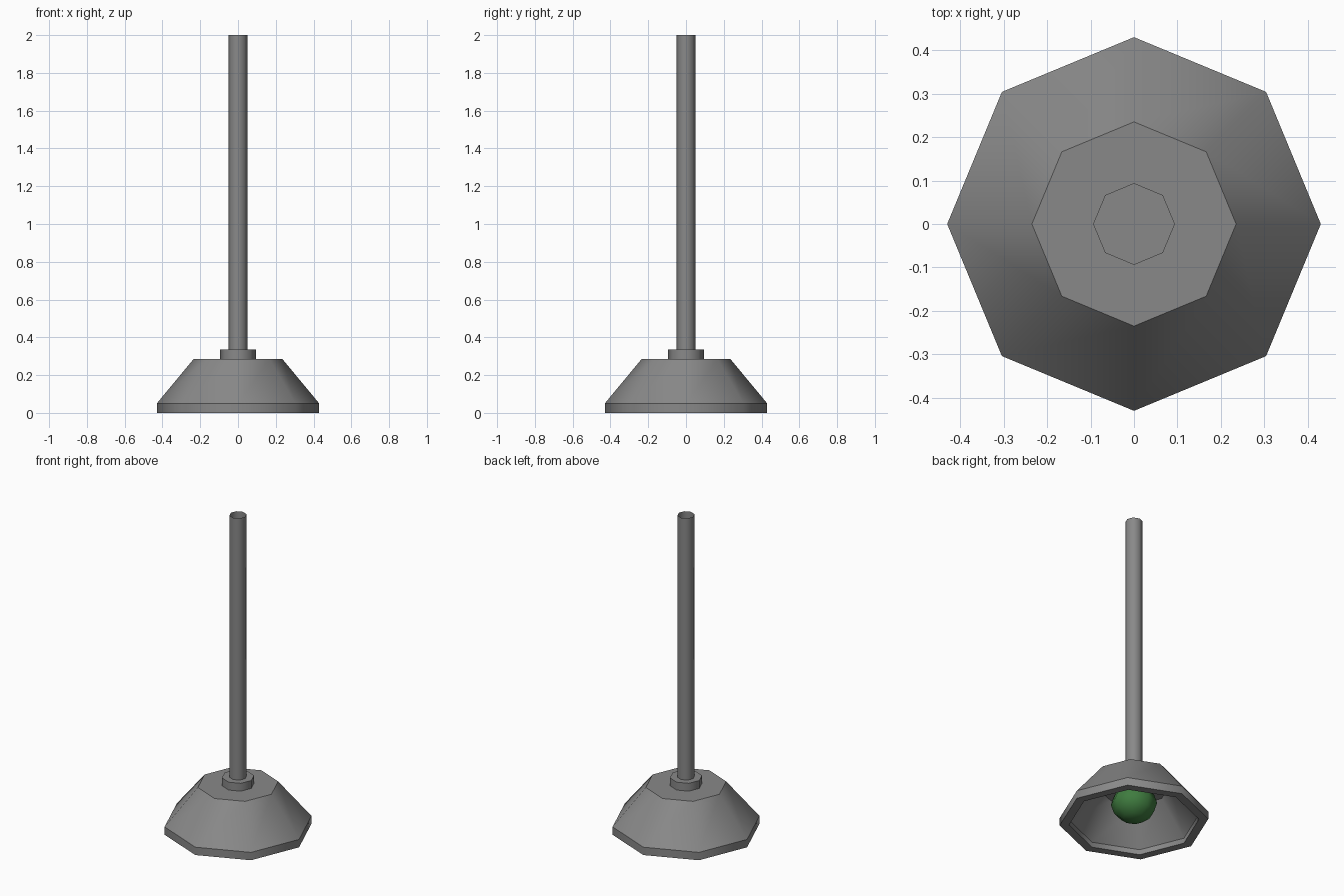
import bpy, bmesh, math

cube = bpy.data.objects.get("Cube")
if cube:
    bpy.data.objects.remove(cube, do_unlink=True)

SIDES = 8


def make_material(name, rgb):
    mat = bpy.data.materials.new(name)
    mat.use_nodes = True
    colour = (*rgb, 1.0)
    mat.diffuse_color = colour
    mat.node_tree.nodes["Principled BSDF"].inputs["Base Color"].default_value = colour
    return mat


def finish(bm, name, mat):
    bmesh.ops.recalc_face_normals(bm, faces=bm.faces[:])
    for face in bm.faces:
        face.smooth = True
    mesh = bpy.data.meshes.new(name)
    bm.to_mesh(mesh)
    bm.free()
    mesh.materials.append(mat)
    obj = bpy.data.objects.new(name, mesh)
    bpy.context.collection.objects.link(obj)
    return obj


def lathe(name, profile, mat, cap_start=False, cap_end=False):
    """Spin (radius, height) points into an octagonal part with crisp rings."""
    bm = bmesh.new()
    rings = []
    for radius, z in profile:
        ring = []
        for i in range(SIDES):
            a = math.tau * i / SIDES
            ring.append(bm.verts.new((radius * math.cos(a), radius * math.sin(a), z)))
        rings.append(ring)
    for low, high in zip(rings, rings[1:]):
        for i in range(SIDES):
            j = (i + 1) % SIDES
            bm.faces.new((low[i], low[j], high[j], high[i]))
    if cap_start:
        bm.faces.new(rings[0])
    if cap_end:
        bm.faces.new(rings[-1])
    # Rings stay sharp, the sides between them shade smoothly
    for ring in rings:
        for i in range(SIDES):
            edge = bm.edges.get((ring[i], ring[(i + 1) % SIDES]))
            edge.smooth = False
    return finish(bm, name, mat)


grey = make_material("grey metal", (0.25, 0.25, 0.25))
green = make_material("green glass", (0.05, 0.2, 0.05))

# Thick hollow shade: ceiling, inner wall, lip, rim band, sloped outside, top
lathe("lamp_shade",
      [(0.208, 0.235), (0.376, 0.033), (0.376, 0), (0.43, 0), (0.43, 0.05), (0.235, 0.285)],
      grey, cap_start=True, cap_end=True)

# Collar on top of the shade
lathe("collar", [(0.094, 0.285), (0.094, 0.335)], grey, cap_end=True)

# Open hanging tube
lathe("hanging_rod", [(0.05, 0.335), (0.05, 2.0)], grey)

# Bulb under the ceiling
bm = bmesh.new()
bmesh.ops.create_uvsphere(bm, u_segments=SIDES, v_segments=6, radius=1)
bulb = finish(bm, "bulb", green)
bulb.scale = (0.134, 0.134, 0.112)
bulb.location.z = 0.122
